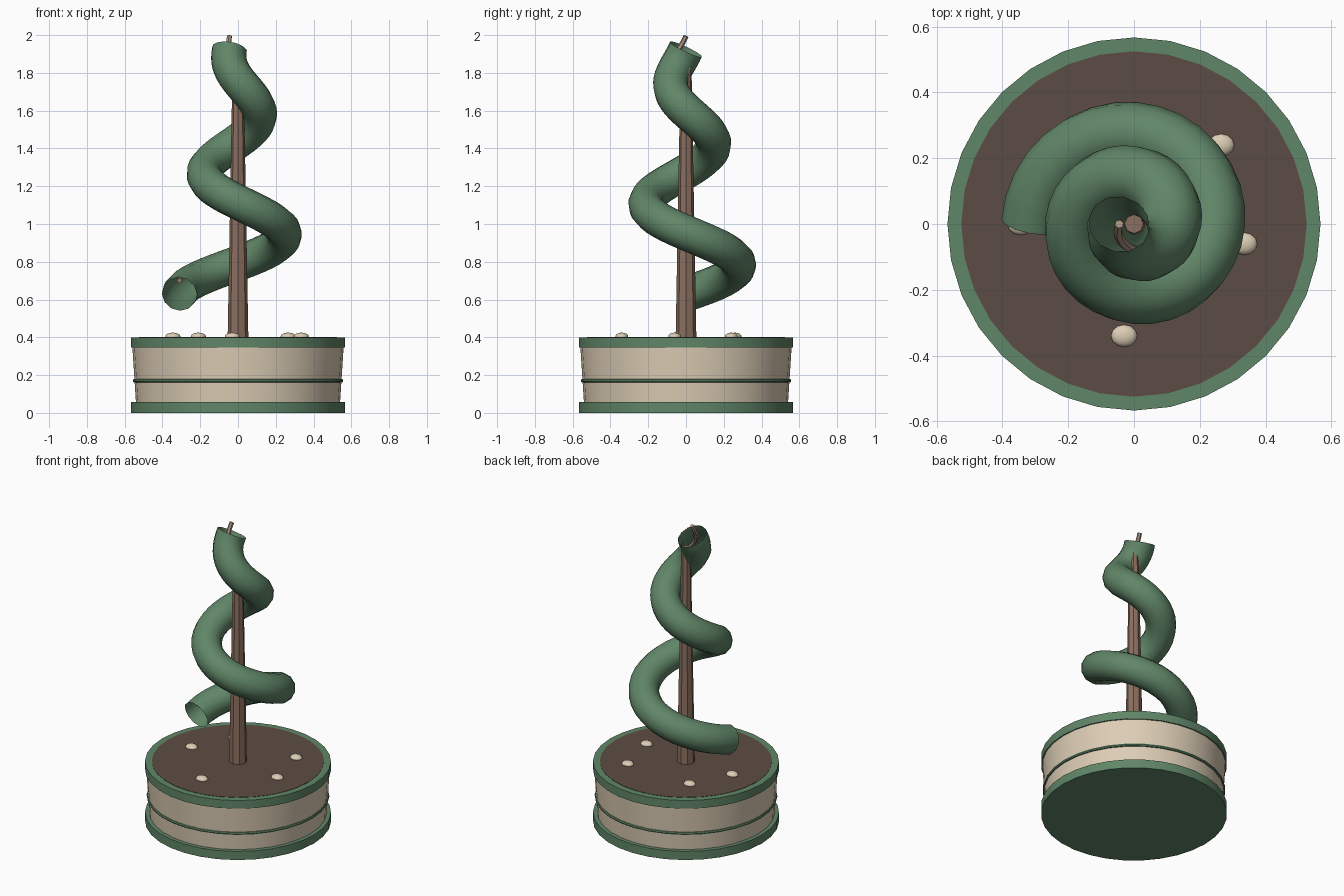
import bpy, math

if "Cube" in bpy.data.objects:
    bpy.data.objects.remove(bpy.data.objects["Cube"])


def material(name, rgb):
    m = bpy.data.materials.new(name)
    m.diffuse_color = (*rgb, 1)
    m.use_nodes = True
    m.node_tree.nodes["Principled BSDF"].inputs["Base Color"].default_value = m.diffuse_color
    return m


GREEN = material("leaf green", (0.118, 0.238, 0.138))
CREAM = material("cream", (0.72, 0.61, 0.46))
SOIL = material("soil brown", (0.107, 0.073, 0.058))
WOOD = material("wood brown", (0.26, 0.16, 0.115))
STRAW = material("pale bark", (0.40, 0.29, 0.22))


def smooth(ob, angle=35):
    bpy.ops.object.select_all(action='DESELECT')
    ob.select_set(True)
    bpy.context.view_layer.objects.active = ob
    bpy.ops.object.shade_smooth_by_angle(angle=math.radians(angle))


def lathe(name, profile, mat, sides=32, closed=False):
    """Spin (radius, z) points round the z axis; open profiles get flat caps."""
    n = len(profile)
    verts = [(r * math.cos(math.tau * i / sides), r * math.sin(math.tau * i / sides), z)
             for r, z in profile for i in range(sides)]
    faces = []
    for k in range(n if closed else n - 1):
        a, b = k * sides, (k + 1) % n * sides
        for i in range(sides):
            j = (i + 1) % sides
            faces.append((a + i, a + j, b + j, b + i))
    if not closed:
        faces.append(tuple(reversed(range(sides))))
        faces.append(tuple(range((n - 1) * sides, n * sides)))
    me = bpy.data.meshes.new(name)
    me.from_pydata(verts, [], faces)
    me.materials.append(mat)
    ob = bpy.data.objects.new(name, me)
    bpy.context.collection.objects.link(ob)
    smooth(ob)
    return ob


def spiral(name, radius, lift, mat, res, caps):
    """Two-turn tapering tube climbing clockwise round the pole."""
    steps = 64
    cu = bpy.data.curves.new(name, 'CURVE')
    cu.dimensions = '3D'
    cu.bevel_depth = radius
    cu.bevel_resolution = res
    cu.use_fill_caps = caps
    sp = cu.splines.new('POLY')
    sp.points.add(steps)
    for i, p in enumerate(sp.points):
        t = i / steps
        a = math.pi - 2 * math.tau * t
        r = 0.31 - 0.265 * t
        p.co = (r * math.cos(a), r * math.sin(a), 0.63 + 1.295 * t + lift, 1)
    cu.materials.append(mat)
    ob = bpy.data.objects.new(name, cu)
    bpy.context.collection.objects.link(ob)
    bpy.ops.object.select_all(action='DESELECT')
    ob.select_set(True)
    bpy.context.view_layer.objects.active = ob
    bpy.ops.object.convert(target='MESH')
    smooth(bpy.context.view_layer.objects.active, 50)


# Round planter: foot, flared wall, thin band, rim and soil
lathe("pot_foot", [(0.567, 0), (0.567, 0.058)], GREEN)
lathe("pot_wall", [(0.54, 0.05), (0.562, 0.39)], CREAM)
lathe("pot_band", [(0.54, 0.160), (0.554, 0.163), (0.557, 0.170), (0.554, 0.178), (0.54, 0.181)],
      GREEN, closed=True)
lathe("pot_rim", [(0.52, 0.345), (0.567, 0.345), (0.567, 0.4), (0.52, 0.4)], GREEN, closed=True)
lathe("soil", [(0.525, 0.36), (0.525, 0.402)], SOIL)

# Tapered support pole
lathe("support_pole", [(0.055, 0.39), (0.029, 1.84)], WOOD, sides=8)

# Hollow spiral tube with a thin stem inside it
spiral("spiral_tube", 0.094, 0.0, GREEN, 4, False)
spiral("inner_stem", 0.014, 0.07, STRAW, 1, True)

# Pebbles lying on the soil
for x, y in [(0.265, 0.24), (0.335, -0.06), (-0.03, -0.34), (-0.345, 0.0), (-0.21, 0.26)]:
    bpy.ops.mesh.primitive_uv_sphere_add(segments=12, ring_count=8, radius=1, location=(x, y, 0.404))
    ob = bpy.context.object
    ob.name = "pebble"
    ob.scale = (0.04, 0.034, 0.021)
    ob.data.materials.append(CREAM)
    smooth(ob, 60)
